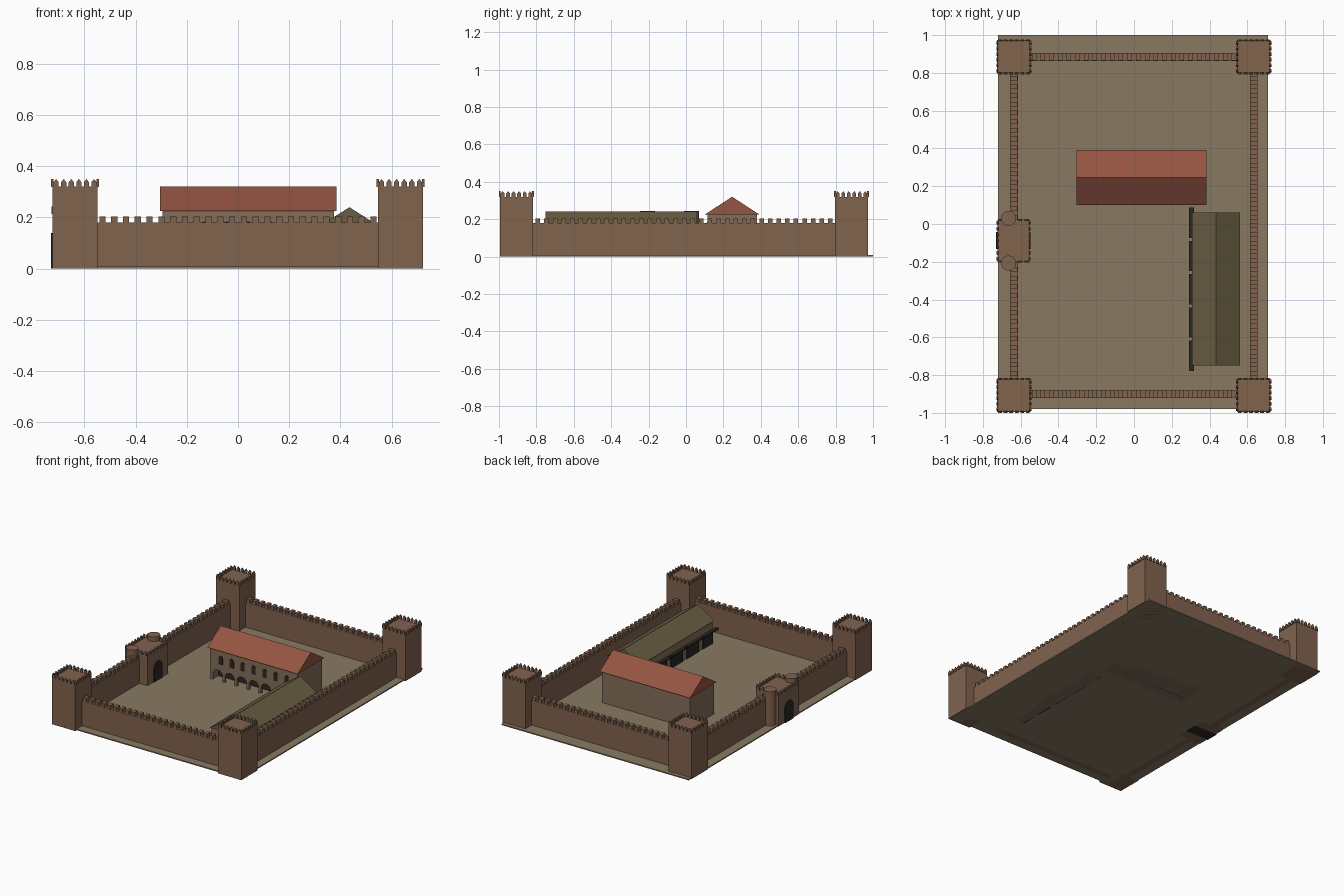
import bpy, bmesh
from math import pi, cos, sin

if "Cube" in bpy.data.objects:
    bpy.data.objects.remove(bpy.data.objects["Cube"])


def material(name, rgb):
    m = bpy.data.materials.new(name)
    m.diffuse_color = (*rgb, 1)
    m.use_nodes = True
    m.node_tree.nodes["Principled BSDF"].inputs["Base Color"].default_value = m.diffuse_color
    return m


BRICK = material("brick", (0.22, 0.125, 0.078))
EARTH = material("earth", (0.25, 0.195, 0.122))
TILE = material("red_tile", (0.30, 0.09, 0.055))
PLASTER = material("plaster", (0.23, 0.155, 0.10))
OLIVE = material("olive_roof", (0.14, 0.108, 0.055))
DARK = material("dark", (0.025, 0.02, 0.016))


def prism(bm, pts, axis, lo, hi):
    """Extrude an (u, z) outline along x or y."""
    def place(w, u, v):
        return (w, u, v) if axis == "x" else (u, w, v)
    a = [bm.verts.new(place(lo, u, v)) for u, v in pts]
    b = [bm.verts.new(place(hi, u, v)) for u, v in pts]
    bm.faces.new(a)
    bm.faces.new(b[::-1])
    for i in range(len(pts)):
        j = (i + 1) % len(pts)
        bm.faces.new((a[i], b[i], b[j], a[j]))


def box(bm, x0, x1, y0, y1, z0, z1):
    prism(bm, [(x0, z0), (x1, z0), (x1, z1), (x0, z1)], "y", y0, y1)


def arch(c, w, z0, top, n=10):
    """Outline of a round-headed opening."""
    r = w / 2
    return [(c - r, z0), (c + r, z0)] + [
        (c + r * cos(pi * i / n), top - r + r * sin(pi * i / n)) for i in range(n + 1)]


def finish(bm, name, mat):
    bmesh.ops.recalc_face_normals(bm, faces=bm.faces)
    me = bpy.data.meshes.new(name)
    bm.to_mesh(me)
    bm.free()
    me.materials.append(mat)
    ob = bpy.data.objects.new(name, me)
    bpy.context.collection.objects.link(ob)
    return ob


def crown(bm, x0, x1, y0, y1, z, nx, ny, h=0.03, t=0.009, w=0.02):
    """Ring of pointed merlons around a rectangular tower top."""
    def outline(c):
        return [(c - w / 2, z - 0.002), (c + w / 2, z - 0.002), (c + w / 2, z + h * 0.6),
                (c, z + h), (c - w / 2, z + h * 0.6)]
    for i in range(nx):
        c = x0 + (x1 - x0) * (i + 0.5) / nx
        for y in (y0, y1):
            prism(bm, outline(c), "y", y - t / 2, y + t / 2)
    for i in range(ny):
        c = y0 + (y1 - y0) * (i + 0.5) / ny
        for x in (x0, x1):
            prism(bm, outline(c), "x", x - t / 2, x + t / 2)


# Ground slab
bm = bmesh.new()
box(bm, -0.72, 0.71, -0.98, 1.0, 0, 0.008)
finish(bm, "ground", EARTH)

# Corner towers with crowns
for side, cx in (("left", -0.636), ("right", 0.634)):
    for end, cy in (("front", -0.907), ("back", 0.885)):
        bm = bmesh.new()
        r = 0.0885
        rect = (cx - r, cx + r, cy - r, cy + r)
        box(bm, *rect, 0, 0.32)
        crown(bm, *rect, 0.32, 6, 6)
        finish(bm, f"{end}_{side}_tower", BRICK)

# Curtain walls with square merlons
T, PITCH = 0.021, 0.046
for name, cy in (("front_wall", -0.90), ("back_wall", 0.885)):
    bm = bmesh.new()
    box(bm, -0.56, 0.56, cy - T, cy + T, 0, 0.18)
    for i in range(24):
        c = (i - 11.5) * PITCH
        box(bm, c - 0.012, c + 0.012, cy - T + 0.001, cy + T - 0.001, 0.178, 0.204)
    finish(bm, name, BRICK)
for name, cx in (("left_wall", -0.636), ("right_wall", 0.634)):
    bm = bmesh.new()
    box(bm, cx - T, cx + T, -0.83, 0.81, 0, 0.18)
    for i in range(35):
        c = -0.01 + (i - 17) * PITCH
        box(bm, cx - T + 0.001, cx + T - 0.001, c - 0.012, c + 0.012, 0.178, 0.204)
    finish(bm, name, BRICK)

# Gatehouse, its round turrets and dark archway
bm = bmesh.new()
gate = (-0.723, -0.552, -0.20, 0.023)
box(bm, *gate, 0, 0.215)
crown(bm, *gate, 0.215, 5, 7, h=0.028)
finish(bm, "gatehouse", BRICK)
for name, cy in (("gate_turret_front", -0.207), ("gate_turret_back", 0.03)):
    bm = bmesh.new()
    ring = [bm.verts.new((-0.664 + 0.04 * cos(a * pi / 12), cy + 0.04 * sin(a * pi / 12), 0))
            for a in range(24)]
    base = bm.faces.new(ring)
    ext = bmesh.ops.extrude_face_region(bm, geom=[base], use_keep_orig=True)
    for v in ext["geom"]:
        if isinstance(v, bmesh.types.BMVert):
            v.co.z = 0.245
    finish(bm, name, BRICK)
bm = bmesh.new()
prism(bm, arch(-0.088, 0.09, 0, 0.14), "x", -0.73, -0.547)
finish(bm, "gate_archway", DARK)

# Palace body, hollowed by an arcaded loggia
bm = bmesh.new()
box(bm, -0.295, 0.375, 0.115, 0.38, 0, 0.226)
palace = finish(bm, "palace_body", PLASTER)
arches, hall = bmesh.new(), bmesh.new()
for i in range(7):
    prism(arches, arch(0.04 + (i - 3) * 0.092, 0.074, 0.005, 0.082), "y", 0.09, 0.15)
box(hall, -0.275, 0.355, 0.13, 0.185, 0.005, 0.095)
cutters = [finish(arches, "arcade_cutter", PLASTER), finish(hall, "loggia_cutter", PLASTER)]
bpy.context.view_layer.objects.active = palace
for c in cutters:
    c.hide_render = True
    mod = palace.modifiers.new("cut", "BOOLEAN")
    mod.operation = "DIFFERENCE"
    mod.solver = "EXACT"
    mod.object = c
    bpy.ops.object.modifier_apply(modifier=mod.name)
    bpy.data.objects.remove(c)

# Dark loggia back, upper windows, gabled roof
bm = bmesh.new()
box(bm, -0.272, 0.352, 0.177, 0.187, 0, 0.094)
finish(bm, "loggia_back", DARK)
bm = bmesh.new()
for i in range(7):
    prism(bm, arch(0.04 + (i - 3) * 0.084, 0.03, 0.125, 0.185), "y", 0.111, 0.12)
finish(bm, "palace_windows", DARK)
bm = bmesh.new()
prism(bm, [(0.10, 0.225), (0.393, 0.225), (0.2465, 0.32)], "x", -0.305, 0.385)
finish(bm, "palace_roof", TILE)

# Long storehouse with roof, doors and canopies
bm = bmesh.new()
box(bm, 0.315, 0.55, -0.74, 0.05, 0, 0.162)
finish(bm, "storehouse_body", PLASTER)
bm = bmesh.new()
prism(bm, [(0.308, 0.16), (0.56, 0.16), (0.435, 0.24)], "y", -0.75, 0.06)
finish(bm, "storehouse_roof", OLIVE)
doors, canopies = bmesh.new(), bmesh.new()
for i in range(5):
    c = -0.345 + (i - 2) * 0.176
    box(canopies, 0.292, 0.317, c - 0.08, c + 0.08, 0.094, 0.104)
    box(doors, 0.31, 0.32, max(c - 0.065, -0.735), min(c + 0.065, 0.045), 0, 0.094)
finish(doors, "storehouse_doors", DARK)
finish(canopies, "storehouse_canopies", DARK)
